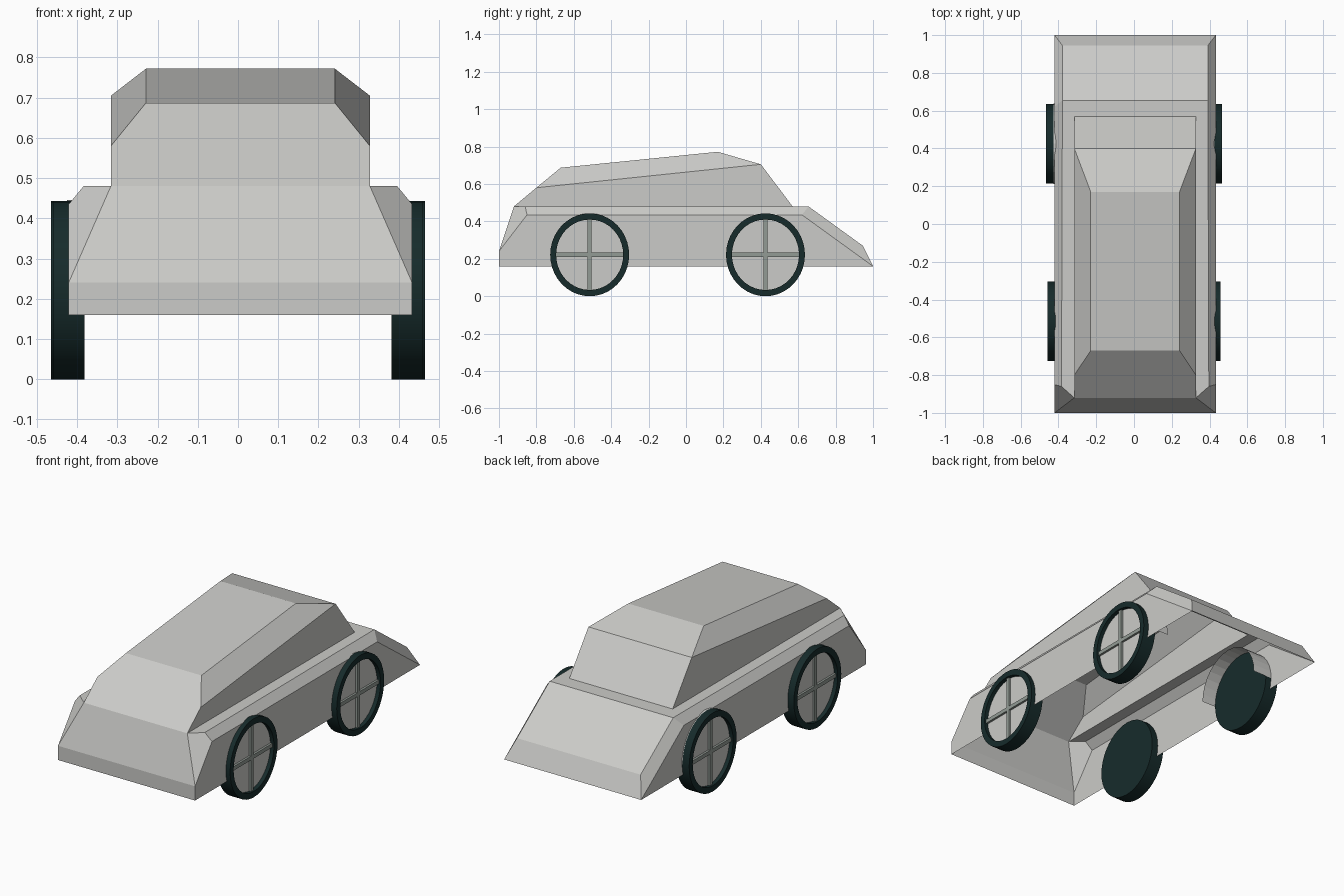
import bpy, bmesh, math

if "Cube" in bpy.data.objects:
    bpy.data.objects.remove(bpy.data.objects["Cube"])

def material(name, rgb):
    m = bpy.data.materials.new(name)
    m.diffuse_color = (*rgb, 1)
    m.use_nodes = True
    m.node_tree.nodes["Principled BSDF"].inputs["Base Color"].default_value = m.diffuse_color
    return m

PAINT = material("pale grey", (0.60, 0.60, 0.58))
RUBBER = material("dark teal rubber", (0.008, 0.024, 0.024))
SPOKE = material("mid grey", (0.29, 0.33, 0.30))

def finish(name, bm, mat, smooth=False):
    me = bpy.data.meshes.new(name)
    bm.to_mesh(me)
    bm.free()
    me.materials.append(mat)
    ob = bpy.data.objects.new(name, me)
    bpy.context.collection.objects.link(ob)
    if smooth:
        bpy.ops.object.select_all(action='DESELECT')
        ob.select_set(True)
        bpy.context.view_layer.objects.active = ob
        bpy.ops.object.shade_smooth_by_angle(angle=math.radians(30))
    return ob

CX = 0.006   # the shell sits very slightly to the right

def shell(name, points, spans, sides):
    """Symmetric shell: spans cross the centre line, sides are mirrored."""
    bm = bmesh.new()
    v = {(k, s): bm.verts.new((CX + s * x, y, z))
         for k, (x, y, z) in points.items() for s in (1, -1)}
    for f in spans:
        bm.faces.new([v[k, 1] for k in f] + [v[k, -1] for k in reversed(f)])
    for f in sides:
        for s in (1, -1):
            bm.faces.new([v[k, s] for k in f][::s])
    bmesh.ops.recalc_face_normals(bm, faces=bm.faces)
    return finish(name, bm, PAINT)

# Open-bottomed lower body and cabin in one shell
shell("body_shell", {
    "a": (0.427, -1.00, 0.16), "b": (0.427, -1.00, 0.24),   # nose
    "c": (0.322, -0.92, 0.48), "d": (0.390, -0.86, 0.48),   # front deck edge
    "e": (0.427, -0.85, 0.435), "f": (0.427, 0.62, 0.435),  # shoulder
    "g": (0.385, 0.655, 0.48), "h": (0.385, 0.945, 0.27),   # tail
    "i": (0.427, 1.00, 0.16), "m": (0.322, 0.57, 0.48),
    "p": (0.322, -0.80, 0.58), "q": (0.235, -0.67, 0.687),  # cabin
    "r": (0.235, 0.17, 0.772), "s": (0.322, 0.40, 0.705),
}, ["ab", "bc", "gh", "hi", "mg", "cpq", "qr", "rs", "sm"],
   ["bcde", "abefi", "edgf", "fghi", "cdgm", "psrq", "cmsp"])

SEG = 40
RY, RZ = 0.211, 0.2215   # wheels are slightly taller than long

def lathe(bm, profile, side, y, start=0.0, sweep=math.tau, seg=SEG):
    """Revolve (x, radius) points about the axle; radius 1 is the tread."""
    rings = []
    closed = sweep > 6
    for i in range(seg if closed else seg + 1):
        t = start + sweep * i / seg
        rings.append([bm.verts.new((side * x, y + r * RY * math.cos(t),
                                    RZ + r * RZ * math.sin(t))) for x, r in profile])
    for i in range(seg):
        A, B = rings[i], rings[(i + 1) % len(rings)]
        for j in range(len(profile) - 1):
            bm.faces.new((A[j], A[j + 1], B[j + 1], B[j]))
    bmesh.ops.remove_doubles(bm, verts=bm.verts, dist=1e-5)
    bmesh.ops.dissolve_degenerate(bm, edges=bm.edges, dist=1e-6)
    bmesh.ops.recalc_face_normals(bm, faces=bm.faces)

for end, y, x0, x1 in (("front", -0.515, 0.382, 0.459), ("rear", 0.425, 0.386, 0.465)):
    for label, s in (("right", 1), ("left", -1)):
        tag = f"{end}_{label}"
        face = x1 - 0.022
        # Tyre with closed dark back
        bm = bmesh.new()
        lathe(bm, [(x0, 0), (x0, 1), (x1, 1), (x1, 0.85), (face, 0.85), (face, 0)], s, y)
        tyre = finish(tag + "_wheel", bm, RUBBER, True)
        # Recessed hub disc takes the body colour
        tyre.data.materials.append(PAINT)
        for p in tyre.data.polygons:
            c = p.center
            if abs(abs(c.x) - face) < 1e-4:
                p.material_index = 1
        # Cross-shaped spokes
        bm = bmesh.new()
        for dy, dz in ((0.36, 0.022), (0.022, 0.376)):
            r = bmesh.ops.create_cube(bm, size=1)
            bmesh.ops.scale(bm, verts=r["verts"], vec=(0.012, dy, dz))
            bmesh.ops.translate(bm, verts=r["verts"], vec=(s * (face + 0.006), y, RZ))
        finish(tag + "_spokes", bm, SPOKE)
        # Arched wheel housing inside the rear body
        if end == "rear":
            bm = bmesh.new()
            lathe(bm, [(0.30, 1.01), (0.425, 1.01)], s, y, 0, math.pi, 16)
            finish(tag + "_wheel_arch", bm, PAINT)
